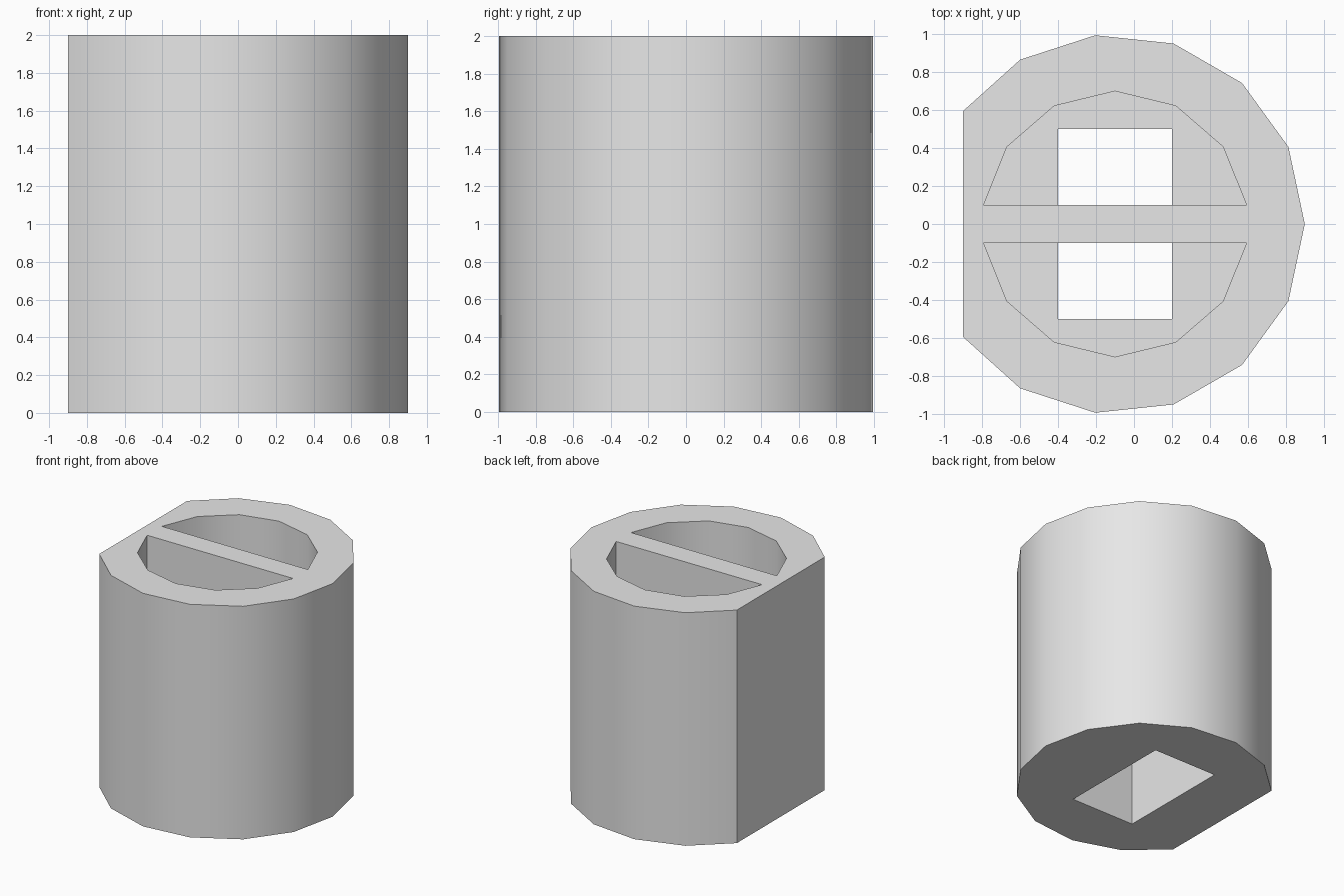
import bpy
import bmesh
from math import sin, cos, asin, pi, radians

cube = bpy.data.objects.get("Cube")
if cube:
    bpy.data.objects.remove(cube, do_unlink=True)

CENTRE_X = -0.1
HEIGHT = 2.0
FLOOR = 1.0

grey = bpy.data.materials.new("light_grey")
grey.use_nodes = True
colour = (0.8, 0.8, 0.8, 1)
grey.diffuse_color = colour
grey.node_tree.nodes["Principled BSDF"].inputs["Base Color"].default_value = colour


def prism(name, outline, bottom, top):
    """Extrude a counter-clockwise outline from bottom to top."""
    bm = bmesh.new()
    base = bm.faces.new([bm.verts.new((x, y, bottom)) for x, y in outline])
    sides = bmesh.ops.extrude_face_region(bm, geom=[base], use_keep_orig=True)
    moved = [v for v in sides["geom"] if isinstance(v, bmesh.types.BMVert)]
    bmesh.ops.translate(bm, verts=moved, vec=(0, 0, top - bottom))
    bmesh.ops.recalc_face_normals(bm, faces=bm.faces[:])
    mesh = bpy.data.meshes.new(name)
    bm.to_mesh(mesh)
    bm.free()
    mesh.materials.append(grey)
    obj = bpy.data.objects.new(name, mesh)
    bpy.context.collection.objects.link(obj)
    return obj


def arc_point(radius, angle):
    return (CENTRE_X + radius * cos(angle), radius * sin(angle))


def cut(target, cutter):
    """Subtract the cutter from the target and discard it."""
    cutter.hide_render = True
    mod = target.modifiers.new("cut", "BOOLEAN")
    mod.operation = "DIFFERENCE"
    mod.solver = "EXACT"
    mod.object = cutter
    bpy.context.view_layer.objects.active = target
    bpy.ops.object.modifier_apply(modifier=mod.name)
    bpy.data.objects.remove(cutter, do_unlink=True)


# Fifteen-sided column with one side flattened
outline = [arc_point(1.0, radians(24 * k)) for k in range(-5, 6)]
outline += [(-0.9, 0.596), (-0.9, -0.596)]
body = prism("column_body", outline, 0, HEIGHT)

# Rectangular socket in the underside
socket = [(-0.4, -0.5), (0.2, -0.5), (0.2, 0.5), (-0.4, 0.5)]
cut(body, prism("socket_cutter", socket, -0.2, FLOOR))

# Two rounded pockets in the top, leaving a crossbar between them
start = asin(0.1 / 0.7)
for turn in (0, pi):
    arc = [arc_point(0.7, turn + start + (pi - 2 * start) * i / 6) for i in range(7)]
    cut(body, prism("pocket_cutter", arc, FLOOR - 0.005, HEIGHT + 0.2))

# Smooth round walls, sharp rims and corners
bpy.ops.object.select_all(action="DESELECT")
body.select_set(True)
bpy.context.view_layer.objects.active = body
bpy.ops.object.shade_smooth_by_angle(angle=radians(30))
